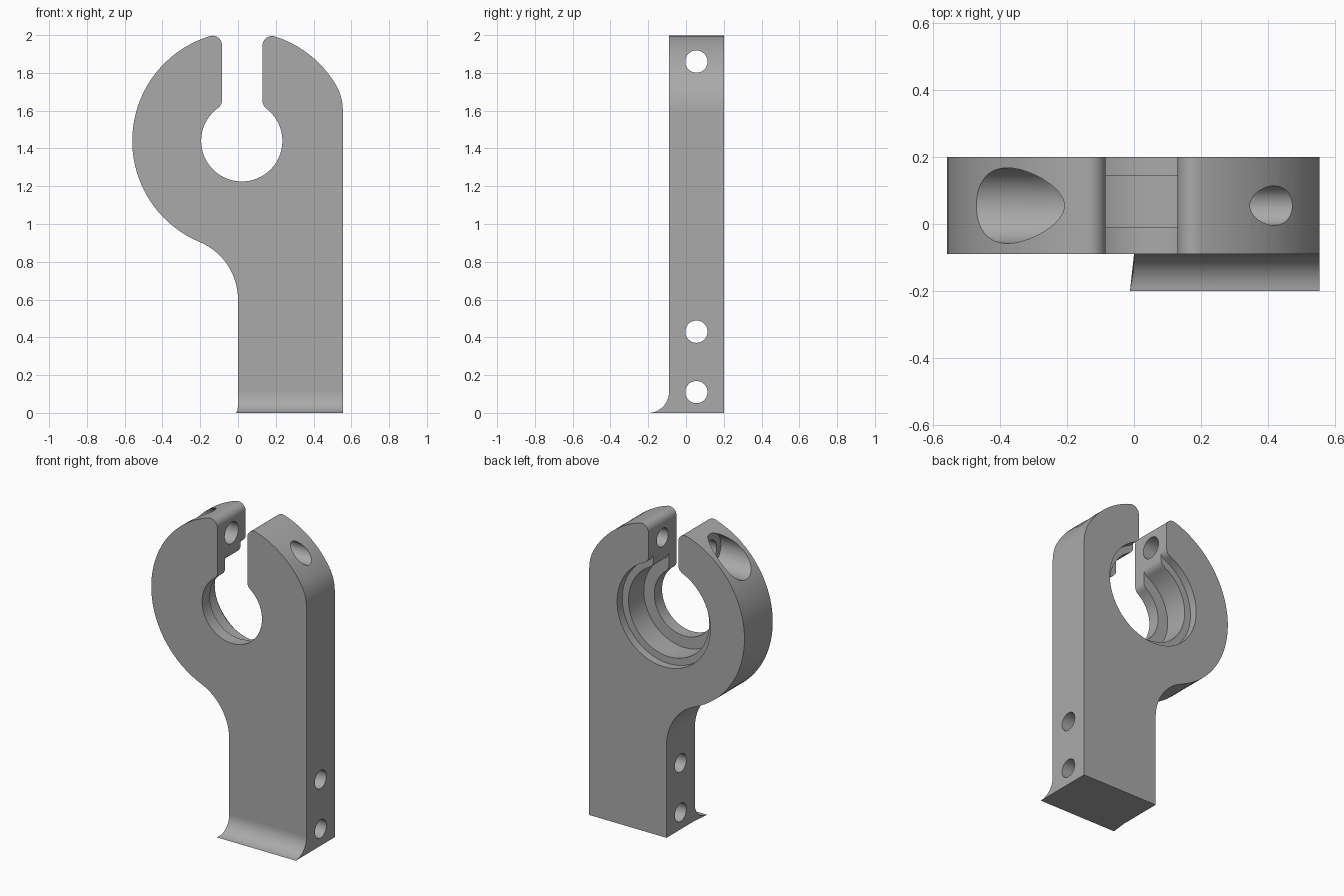
import bpy
import bmesh
from math import atan2, cos, sin, sqrt, pi, radians, degrees
from mathutils import Matrix

if "Cube" in bpy.data.objects:
    bpy.data.objects.remove(bpy.data.objects["Cube"])

CX, CZ, R_OUT = 0.02, 1.44, 0.58      # clamp ring centre and radius
SLOT_L, SLOT_R = -0.085, 0.13         # slot walls
SIDE, FRONT, BACK = 0.555, -0.09, 0.20
HOLE_Y = 0.055

grey = bpy.data.materials.new("plain grey")
grey.use_nodes = True
grey.diffuse_color = (0.4, 0.4, 0.4, 1)
grey.node_tree.nodes["Principled BSDF"].inputs["Base Color"].default_value = (0.4, 0.4, 0.4, 1)


def arc(cx, cz, r, a0, a1, n):
    angles = [radians(a0 + (a1 - a0) * i / n) for i in range(n + 1)]
    return [(cx + r * cos(a), cz + r * sin(a)) for a in angles]


def keyhole(r, inset=0.0, f=0.05):
    """Bore of radius r opening into the slot with rounded corners."""
    left, right = SLOT_L + inset, SLOT_R - inset
    dr, dl = right + f - CX, left - f - CX
    hr, hl = sqrt((r + f) ** 2 - dr ** 2), sqrt((r + f) ** 2 - dl ** 2)
    ar, al = degrees(atan2(hr, dr)), degrees(atan2(hl, dl))
    return (arc(CX + dr, CZ + hr, f, 180, 180 + ar, 6)
            + arc(CX, CZ, r, ar, al - 360, 48)[1:]
            + arc(CX + dl, CZ + hl, f, al - 180, 0, 6)[1:])


def make_object(name, bm):
    bmesh.ops.recalc_face_normals(bm, faces=bm.faces)
    mesh = bpy.data.meshes.new(name)
    bm.to_mesh(mesh)
    bm.free()
    mesh.materials.append(grey)
    obj = bpy.data.objects.new(name, mesh)
    bpy.context.collection.objects.link(obj)
    return obj


def prism(name, points, axis, start, end):
    """Extrude a 2D outline along x or y."""
    bm = bmesh.new()
    place = (lambda p: (start, p[0], p[1])) if axis == "x" else (lambda p: (p[0], start, p[1]))
    face = bm.faces.new([bm.verts.new(place(p)) for p in points])
    out = bmesh.ops.extrude_face_region(bm, geom=[face])
    verts = [v for v in out["geom"] if isinstance(v, bmesh.types.BMVert)]
    d = end - start
    bmesh.ops.translate(bm, verts=verts, vec=(d, 0, 0) if axis == "x" else (0, d, 0))
    return make_object(name, bm)


def cross_hole(name, z, r, x0, x1):
    bm = bmesh.new()
    place = Matrix.Translation(((x0 + x1) / 2, HOLE_Y, z)) @ Matrix.Rotation(pi / 2, 4, "Y")
    bmesh.ops.create_cone(bm, cap_ends=True, segments=40, radius1=r, radius2=r,
                          depth=x1 - x0, matrix=place)
    return make_object(name, bm)


def activate(obj):
    bpy.ops.object.select_all(action="DESELECT")
    obj.select_set(True)
    bpy.context.view_layer.objects.active = obj


def cut(obj, cutter):
    cutter.hide_render = True
    mod = obj.modifiers.new("cut", "BOOLEAN")
    mod.operation, mod.solver, mod.object = "DIFFERENCE", "EXACT", cutter
    activate(obj)
    bpy.ops.object.modifier_apply(modifier=mod.name)
    bpy.data.objects.remove(cutter)


# Clamp body outline: stem, shoulder, right prong, bore, left prong, neck
tip = 0.05
tip_r, tip_l = SLOT_R + tip, SLOT_L - tip
z_r = CZ + sqrt((R_OUT - tip) ** 2 - (tip_r - CX) ** 2)
z_l = CZ + sqrt((R_OUT - tip) ** 2 - (tip_l - CX) ** 2)
a_r = degrees(atan2(z_r - CZ, tip_r - CX))
a_l = degrees(atan2(z_l - CZ, tip_l - CX))
shoulder, neck = 31.4, 67.4
outline = [(0, 0), (SIDE, 0)]
outline += arc(SIDE - 0.273, 1.6, 0.273, 0, shoulder, 8)
outline += arc(CX, CZ, R_OUT, shoulder, a_r, 12)[1:]
outline += arc(tip_r, z_r, tip, a_r, 180, 10)[1:]
outline += keyhole(0.215)
outline += arc(tip_l, z_l, tip, 0, a_l, 10)
outline += arc(CX, CZ, R_OUT, a_l, neck + 180, 36)[1:]
outline += arc(-0.33, 0.6, 0.33, neck, 0, 14)[1:]
body = prism("clamp_body", outline, "y", FRONT, BACK)

# Stepped bore from the back
cut(body, prism("bore_cutter", keyhole(0.29, 0.0005), "y", -0.01, 0.3))
cut(body, prism("rim_cutter", keyhole(0.335, 0.0005), "y", 0.147, 0.3))

# Mounting holes, clamp screw hole and its screw head recess
for z in (0.11, 0.43):
    cut(body, cross_hole("mount_cutter", z, 0.059, -0.2, 0.8))
cut(body, cross_hole("thread_cutter", 1.86, 0.059, 0.02, 0.8))
cut(body, cross_hole("clearance_cutter", 1.86, 0.07, -0.8, 0.02))
cut(body, cross_hole("head_cutter", 1.86, 0.113, -0.8, -0.21))

# Flared foot along the front bottom edge
foot_outline = [(FRONT, 0)] + arc(-0.2, 0.11, 0.11, 0, -90, 12)
foot = prism("flared_foot", foot_outline, "x", 0, SIDE)
for v in foot.data.vertices:
    if v.co.x < 0.01:
        v.co.x -= 0.012 * ((FRONT - v.co.y) / 0.11) ** 2

for obj in (body, foot):
    activate(obj)
    bpy.ops.object.shade_smooth_by_angle(angle=radians(30))
